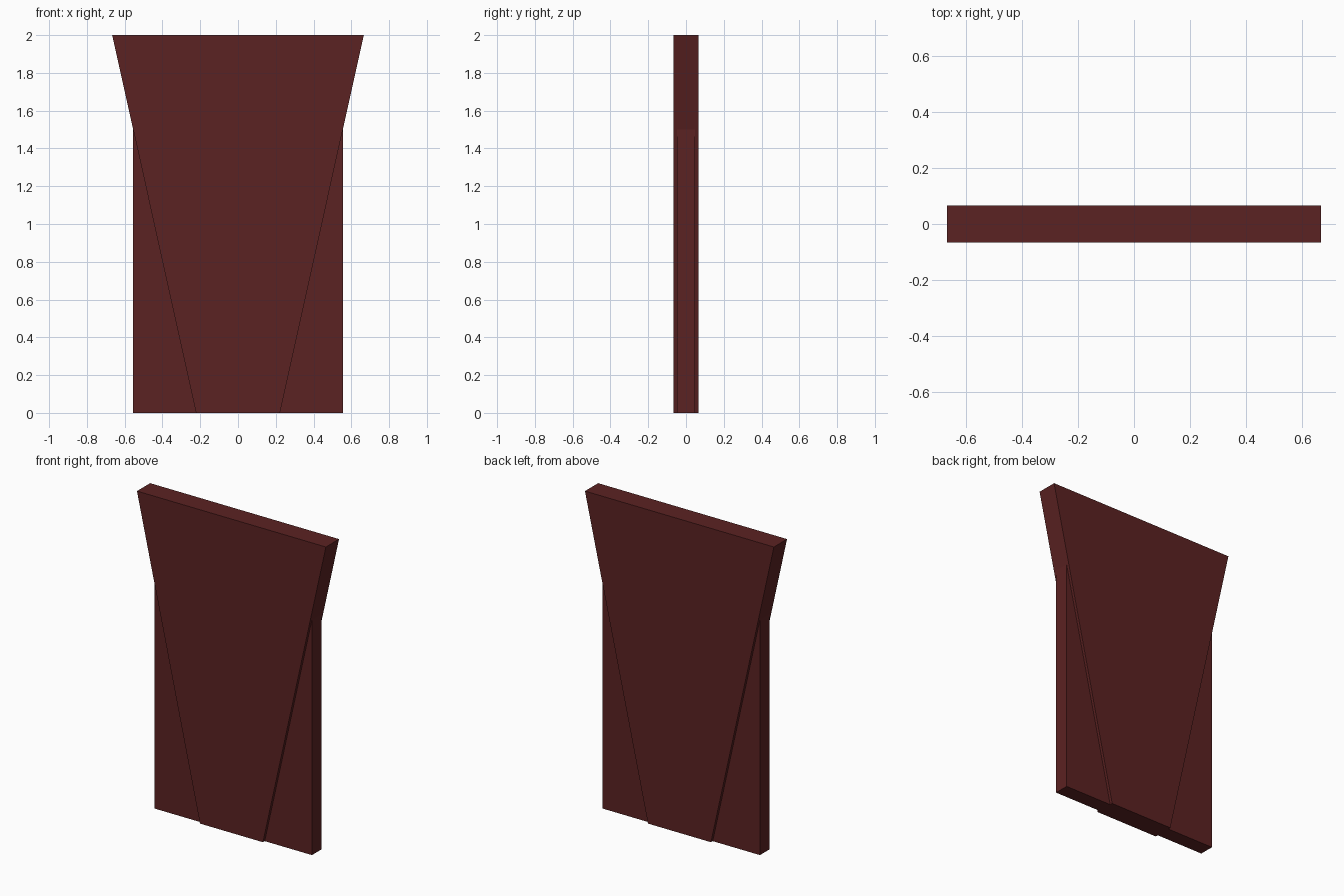
import bpy

if "Cube" in bpy.data.objects:
    bpy.data.objects.remove(bpy.data.objects["Cube"])

# Dark red paint shared by both parts
red = bpy.data.materials.new("dark_red")
red.diffuse_color = (0.105, 0.016, 0.016, 1)
red.use_nodes = True
red.node_tree.nodes["Principled BSDF"].inputs["Base Color"].default_value = red.diffuse_color


def slab(name, bottom, top, height, depth):
    """Upright slab with half-widths at bottom and top, and a half-depth."""
    prof = [(-bottom, 0), (bottom, 0), (top, height), (-top, height)]
    verts = [(x, y, z) for y in (-depth, depth) for x, z in prof]
    faces = [(0, 1, 2, 3), (7, 6, 5, 4)]
    faces += [(i, i + 4, (i + 1) % 4 + 4, (i + 1) % 4) for i in range(4)]
    mesh = bpy.data.meshes.new(name)
    mesh.from_pydata(verts, [], faces)
    mesh.materials.append(red)
    obj = bpy.data.objects.new(name, mesh)
    bpy.context.collection.objects.link(obj)
    return obj


# Thick panel that widens towards the top
slab("tapered_panel", 0.222, 0.666, 2.0, 0.066)
# Thinner straight panel running through it, up to where the edges meet
slab("straight_panel", 0.555, 0.555, 1.5, 0.048)
